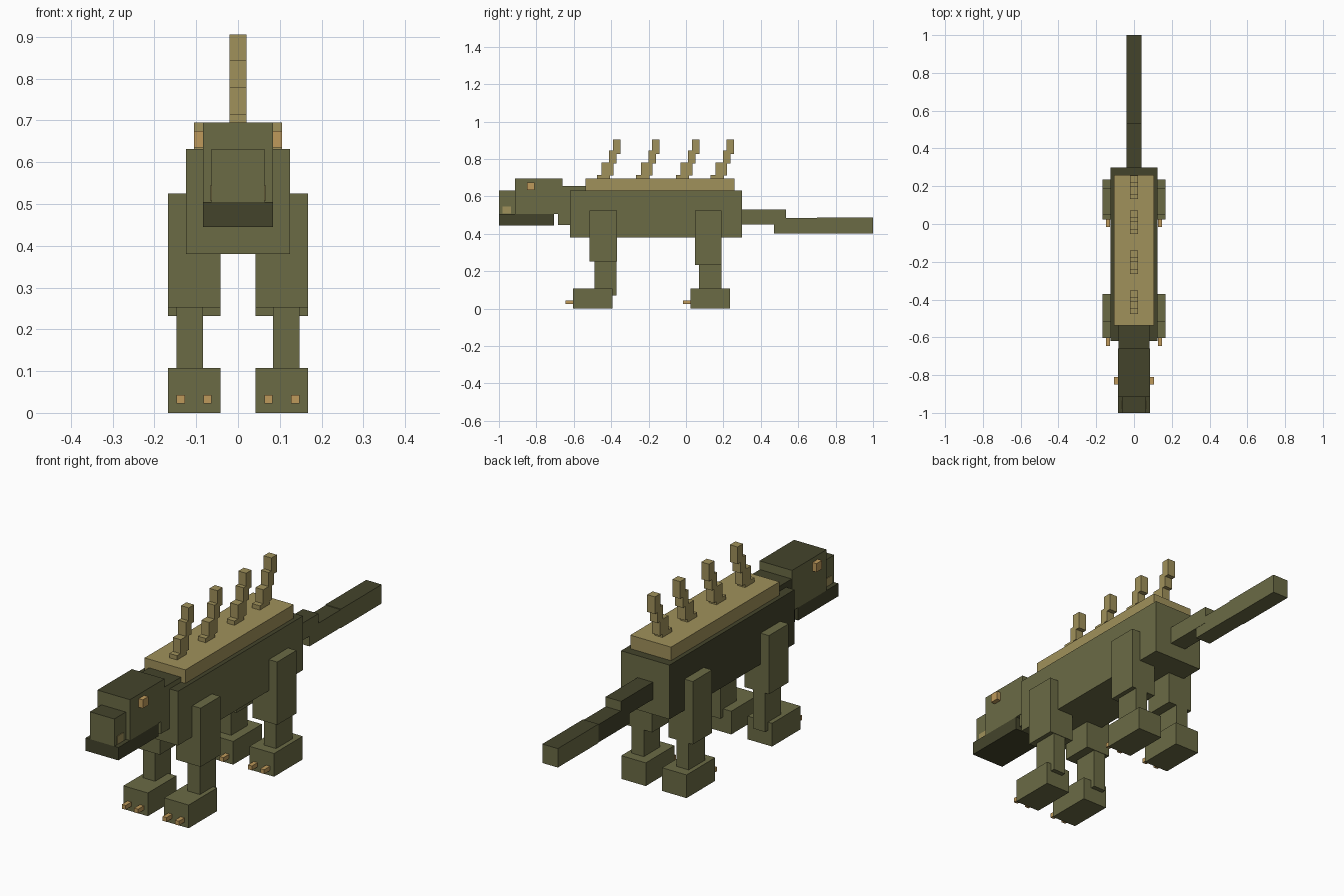
import bpy
import bmesh
from mathutils import Matrix, Vector

default = bpy.data.objects.get("Cube")
if default:
    bpy.data.objects.remove(default, do_unlink=True)


def material(name, rgb):
    """Flat colour from sRGB bytes, stored as linear values."""
    linear = [((c / 255 + 0.055) / 1.055) ** 2.4 for c in rgb]
    mat = bpy.data.materials.new(name)
    mat.use_nodes = True
    mat.diffuse_color = (*linear, 1)
    bsdf = mat.node_tree.nodes["Principled BSDF"]
    bsdf.inputs["Base Color"].default_value = (*linear, 1)
    bsdf.inputs["Roughness"].default_value = 0.9
    return mat


OLIVE = material("olive hide", (107, 107, 69))
DARK = material("dark olive hide", (68, 68, 43))
SAND = material("sand plates", (160, 145, 91))
HORN = material("tan horn", (191, 154, 91))

TOP = Vector((0, 0, 1))
RIGHT = Vector((-1, 0, 0))


def box(name, x, y, z, mat, dark_sides=()):
    """Box between (min, max) pairs; faces along dark_sides take the dark hide."""
    spans = (x, y, z)
    centre = Vector([(a + b) / 2 for a, b in spans])
    size = Vector([abs(b - a) for a, b in spans])
    bm = bmesh.new()
    bmesh.ops.create_cube(bm, size=1, matrix=Matrix.Diagonal((*size, 1)))
    bm.normal_update()
    for face in bm.faces:
        if any(face.normal.dot(d) > 0.9 for d in dark_sides):
            face.material_index = 1
    mesh = bpy.data.meshes.new(name)
    bm.to_mesh(mesh)
    bm.free()
    mesh.materials.append(mat)
    if dark_sides:
        mesh.materials.append(DARK)
    obj = bpy.data.objects.new(name, mesh)
    obj.location = centre
    bpy.context.collection.objects.link(obj)
    return obj


def centred(name, half, y, z, mat, dark_sides=()):
    return box(name, (-half, half), y, z, mat, dark_sides)


def paired(name, x, y, z, mat):
    """The same box on both sides of the body."""
    for side, sign in (("left", 1), ("right", -1)):
        box(f"{side}_{name}", (sign * x[0], sign * x[1]), y, z, mat)


# Trunk, neck and back plate
centred("body", 0.125, (-0.62, 0.30), (0.38, 0.632), OLIVE, (TOP, RIGHT))
centred("neck", 0.082, (-0.685, -0.50), (0.447, 0.655), OLIVE, (TOP, RIGHT))
centred("back_plate", 0.105, (-0.537, 0.26), (0.63, 0.695), SAND)

# Head
centred("head", 0.084, (-0.915, -0.66), (0.505, 0.695), OLIVE, (TOP,))
centred("snout", 0.063, (-1.0, -0.915), (0.505, 0.632), OLIVE, (TOP,))
centred("jaw", 0.084, (-1.0, -0.705), (0.445, 0.505), DARK)
paired("eye", (0.08, 0.105), (-0.85, -0.81), (0.635, 0.675), HORN)
paired("tooth", (0.058, 0.066), (-0.98, -0.935), (0.507, 0.545), SAND)

# Tail
centred("tail_base", 0.04, (0.30, 0.535), (0.45, 0.53), OLIVE, (TOP, RIGHT))
centred("tail_middle", 0.039, (0.47, 0.70), (0.402, 0.485), OLIVE, (TOP, RIGHT))
centred("tail_tip", 0.04, (0.70, 1.0), (0.40, 0.488), OLIVE, (TOP,))

# Stepped back spikes: (y start, y end, z bottom, z top) per step
STEPS = ((0, 0.07, 0.69, 0.715), (0.025, 0.088, 0.71, 0.78),
         (0.065, 0.105, 0.775, 0.845), (0.085, 0.125, 0.825, 0.905))
for i, start in enumerate((-0.476, -0.266, -0.054, 0.132)):
    for j, (y0, y1, z0, z1) in enumerate(STEPS):
        centred(f"spike_{i + 1}_step_{j + 1}", 0.02,
                (start + y0, start + y1), (z0, z1), SAND)

# Legs: thigh, shin, foot and two claws each
for end, thigh, knee, shin, ankle, foot in (
        ("front", (-0.515, -0.37), 0.252, (-0.49, -0.372), 0.07, (-0.603, -0.393)),
        ("back", (0.048, 0.19), 0.232, (0.07, 0.19), 0.10, (0.025, 0.236))):
    paired(f"{end}_thigh", (0.042, 0.168), thigh, (knee, 0.525), OLIVE)
    paired(f"{end}_shin", (0.084, 0.147), shin, (ankle, knee + 0.02), OLIVE)
    paired(f"{end}_foot", (0.042, 0.168), foot, (0, 0.108), OLIVE)
    for label, x in (("inner", 0.073), ("outer", 0.137)):
        paired(f"{end}_{label}_claw", (x - 0.01, x + 0.01),
               (foot[0] - 0.042, foot[0] + 0.01), (0.023, 0.043), HORN)
